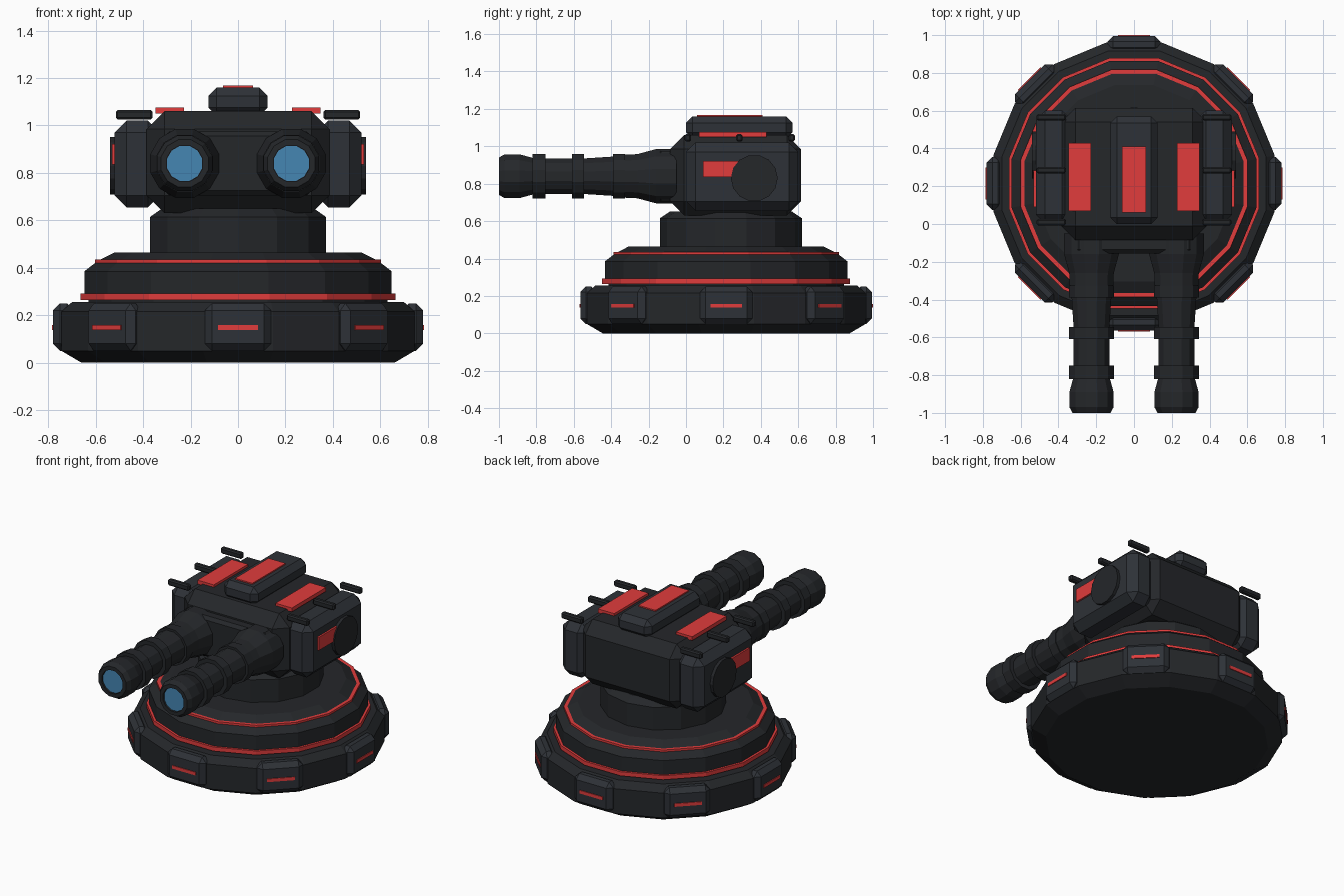
import bpy, bmesh, math
from mathutils import Matrix, Vector

if "Cube" in bpy.data.objects:
    bpy.data.objects.remove(bpy.data.objects["Cube"])


def material(name, rgb):
    m = bpy.data.materials.new(name)
    m.diffuse_color = (*rgb, 1)
    m.use_nodes = True
    m.node_tree.nodes["Principled BSDF"].inputs["Base Color"].default_value = m.diffuse_color
    return m


DARK = material("dark_metal", (0.018, 0.020, 0.023))
STEEL = material("blue_grey_metal", (0.027, 0.031, 0.038))
RED = material("red_glow", (0.75, 0.045, 0.045))
BLUE = material("blue_lens", (0.06, 0.24, 0.45))
BASE_Y = 0.215


def finish(name, bm, mat, matrix=None):
    bmesh.ops.recalc_face_normals(bm, faces=bm.faces)
    if matrix:
        bm.transform(matrix)
    mesh = bpy.data.meshes.new(name)
    bm.to_mesh(mesh)
    bm.free()
    mesh.materials.append(mat)
    ob = bpy.data.objects.new(name, mesh)
    bpy.context.collection.objects.link(ob)
    return ob


def box(name, lo, hi, mat, bevel=0.0, matrix=None):
    lo, hi = Vector(lo), Vector(hi)
    bm = bmesh.new()
    bmesh.ops.create_cube(bm, size=1)
    for v in bm.verts:
        v.co = (lo + hi) / 2 + v.co * (hi - lo)
    if bevel:
        bmesh.ops.bevel(bm, geom=bm.edges[:], offset=bevel, segments=1,
                        affect='EDGES', clamp_overlap=True)
    return finish(name, bm, mat, matrix)


def lathe(name, profile, sides, mat, matrix):
    # profile is (distance to flat, height); flats face the axes
    bm = bmesh.new()
    k = 1 / math.cos(math.pi / sides)
    rings = []
    for r, z in profile:
        ring = []
        for i in range(sides):
            a = 2 * math.pi * (i + 0.5) / sides
            ring.append(bm.verts.new((r * k * math.cos(a), r * k * math.sin(a), z)))
        rings.append(ring)
    for a, b in zip(rings, rings[1:]):
        for i in range(sides):
            j = (i + 1) % sides
            bm.faces.new((a[i], a[j], b[j], b[i]))
    bm.faces.new(rings[0][::-1])
    bm.faces.new(rings[-1])
    return finish(name, bm, mat, matrix)


# Round base tiers
at_base = Matrix.Translation((0, BASE_Y, 0))
lathe("base_disc", [(.66, 0), (.745, .05), (.745, .215), (.70, .255)], 16, DARK, at_base)
lathe("base_core", [(.63, .24), (.63, .28)], 16, DARK, at_base)
lathe("lower_red_ring", [(.663, .265), (.663, .292)], 16, RED, at_base)
lathe("upper_tier", [(.648, .29), (.648, .385), (.60, .422)], 16, DARK, at_base)
lathe("upper_red_ring", [(.602, .42), (.602, .434)], 16, RED, at_base)
lathe("tier_cap", [(.588, .43), (.52, .465)], 16, DARK, at_base)
lathe("neck", [(.37, .45), (.37, .615), (.32, .65)], 14, DARK,
      Matrix.Translation((0, .24, 0)))

# Blocks with red strips around the base
for i in range(8):
    m = at_base @ Matrix.Rotation(i * math.pi / 4, 4, 'Z')
    box(f"base_block_{i}", (-.14, -.78, .05), (.14, -.69, .25), STEEL, .03, m)
    box(f"base_strip_{i}", (-.085, -.785, .137), (.085, -.76, .158), RED, 0, m)

# Turret head
box("head_body", (-.385, -.085, .63), (.385, .615, 1.06), DARK, .075)
box("head_front_plate", (-.31, -.155, .705), (.31, 0, .975), DARK, .02)
box("top_hatch", (-.125, 0, 1.04), (.125, .57, 1.16), STEEL, .035)
box("top_hatch_light", (-.063, .06, 1.15), (.063, .41, 1.168), RED)

# Barrel profile: (radius, distance forward of y = 0)
BARREL = [(.145, .05), (.145, .16), (.118, .26), (.115, .325),
          (.12, .325), (.12, .39), (.105, .39), (.095, .545),
          (.12, .545), (.12, .61), (.095, .61), (.095, .75),
          (.12, .75), (.12, .82), (.098, .82), (.117, .89),
          (.117, .97), (.10, 1.0), (.076, 1.0), (.076, .985)]

for s, side in ((-1, "left"), (1, "right")):
    def mbox(name, lo, hi, mat, bevel=0.0):
        x0, x1 = sorted((s * lo[0], s * hi[0]))
        box(f"{side}_{name}", (x0, *lo[1:]), (x1, *hi[1:]), mat, bevel)

    # Side pod with disc, light and top bars
    mbox("pod", (.33, .0, .655), (.52, .60, 1.02), STEEL, .05)
    mbox("side_light", (.51, .09, .835), (.532, .32, .922), RED)
    lathe(f"{side}_side_disc", [(.122, .50), (.122, .54)], 14, DARK,
          Matrix.Translation((0, .365, .83)) @ Matrix.Rotation(s * math.pi / 2, 4, 'Y'))
    for i, y in enumerate((.01, .285, .565)):
        mbox(f"pod_bar_{i}", (.36, y - .017, 1.025), (.515, y + .017, 1.065), DARK, .008)
    mbox("roof_light", (.227, .07, 1.05), (.347, .43, 1.076), RED)

    # Gun barrel and lens
    m = Matrix.Translation((s * .225, 0, .84)) @ Matrix.Rotation(math.pi / 2, 4, 'X')
    lathe(f"{side}_barrel", BARREL, 12, DARK, m)
    lathe(f"{side}_lens", [(.074, .97), (.074, .99)], 12, BLUE, m)
